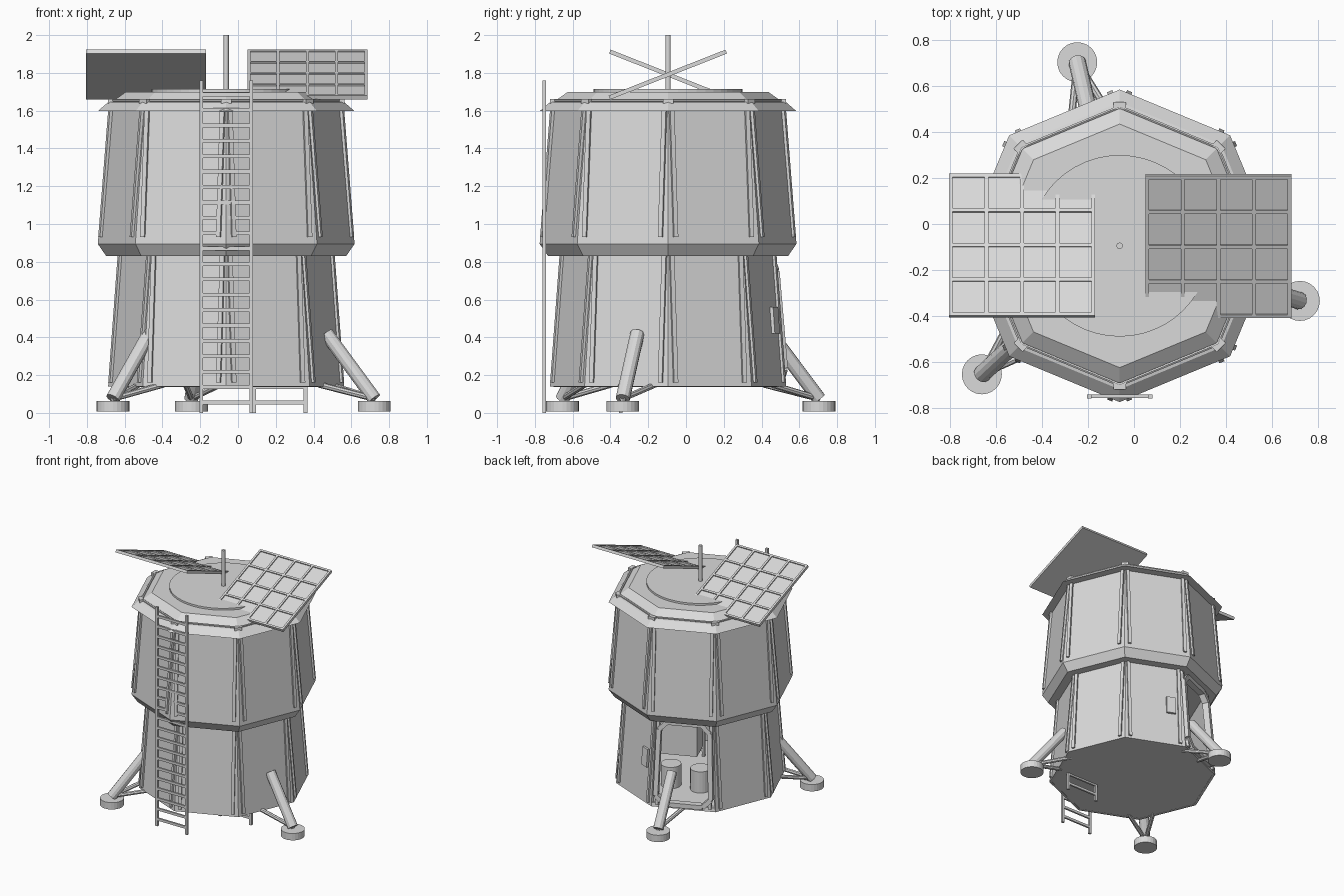
import bpy, bmesh, math
from mathutils import Vector, Matrix

if "Cube" in bpy.data.objects:
    bpy.data.objects.remove(bpy.data.objects["Cube"])

CX, CY = -0.0625, -0.095
C = Vector((CX, CY, 0))
grey = bpy.data.materials.new("light_grey")
grey.diffuse_color = (0.7, 0.7, 0.7, 1)
grey.use_nodes = True
grey.node_tree.nodes["Principled BSDF"].inputs["Base Color"].default_value = grey.diffuse_color


def finish(bm, name):
    bmesh.ops.recalc_face_normals(bm, faces=bm.faces[:])
    me = bpy.data.meshes.new(name)
    bm.to_mesh(me)
    bm.free()
    ob = bpy.data.objects.new(name, me)
    bpy.context.collection.objects.link(ob)
    me.materials.append(grey)
    return ob


def polar(r, deg, z):
    a = math.radians(deg)
    return Vector((CX + r * math.cos(a), CY + r * math.sin(a), z))


def radial(deg):
    a = math.radians(deg)
    return Vector((math.cos(a), math.sin(a), 0))


def box(bm, center, size, rot=None):
    m = Matrix.Translation(center) @ (rot or Matrix()) @ Matrix.Diagonal((*size, 1))
    bmesh.ops.create_cube(bm, size=1, matrix=m)


def beam(bm, p, q, w, d, out):
    """Box from p to q, w wide and d deep along the out direction."""
    z = (q - p).normalized()
    x = out.cross(z).normalized()
    y = z.cross(x)
    rot = Matrix((x, y, z)).transposed().to_4x4()
    box(bm, (p + q) / 2, (w, d, (q - p).length), rot)


def rod(bm, p, q, r, n=12):
    rot = (q - p).to_track_quat('Z', 'Y').to_matrix().to_4x4()
    bmesh.ops.create_cone(bm, cap_ends=True, segments=n, radius1=r, radius2=r,
                          depth=(q - p).length,
                          matrix=Matrix.Translation((p + q) / 2) @ rot)


def octagon_stack(name, profile):
    """Closed eight-sided solid from (radius, z) pairs."""
    bm = bmesh.new()
    rings = [[bm.verts.new(polar(r, 45 * k, z)) for k in range(8)] for r, z in profile]
    for a, b in zip(rings, rings[1:]):
        for k in range(8):
            j = (k + 1) % 8
            bm.faces.new((a[k], a[j], b[j], b[k]))
    bm.faces.new(rings[0])
    bm.faces.new(rings[-1])
    return finish(bm, name)


# main volumes
octagon_stack("upper_module", [(0.635, 0.83), (0.68, 0.895), (0.612, 1.605)])
octagon_stack("roof", [(0.60, 1.597), (0.68, 1.597), (0.625, 1.645),
                       (0.60, 1.65), (0.53, 1.70)])
octagon_stack("base_floor", [(0.625, 0.14), (0.62, 0.17)])

# lower module walls, with the 90 to 135 degree side left open
bm = bmesh.new()
for k in range(8):
    if k != 2:
        vs = [polar(0.625, 45 * k, 0.14), polar(0.625, 45 * k + 45, 0.14),
              polar(0.565, 45 * k + 45, 0.83), polar(0.565, 45 * k, 0.83)]
        bm.faces.new([bm.verts.new(v) for v in vs])
bmesh.ops.remove_doubles(bm, verts=bm.verts[:], dist=0.0005)
walls = finish(bm, "lower_module_walls")
sol = walls.modifiers.new("thickness", 'SOLIDIFY')
sol.thickness = 0.02
sol.offset = -1

# paired corner strips that close up towards the top
for name, r0, z0, r1, z1 in (("upper_corner_strips", 0.678, 0.93, 0.617, 1.60),
                             ("lower_corner_strips", 0.625, 0.16, 0.567, 0.83)):
    bm = bmesh.new()
    for k in range(8):
        for s in (-1, 1):
            out = radial(45 * k + s * 22.5)
            along = (polar(1, 45 * (k + s), 0) - polar(1, 45 * k, 0)).normalized()
            beam(bm, polar(r0, 45 * k, z0) + along * 0.042,
                 polar(r1, 45 * k, z1) + along * 0.02, 0.024, 0.024, out)
    finish(bm, name)

# rail and corner brackets on the roof
bm = bmesh.new()
for k in range(8):
    rod(bm, polar(0.605, 45 * k, 1.655), polar(0.605, 45 * k + 45, 1.655), 0.008, 6)
    rot = Matrix.Rotation(math.radians(45 * k), 4, 'Z')
    box(bm, polar(0.61, 45 * k, 1.65), (0.03, 0.055, 0.025), rot)
finish(bm, "roof_rail")

# round roof lid and mast
bm = bmesh.new()
rod(bm, C + Vector((0, 0, 1.69)), C + Vector((0, 0, 1.715)), 0.395, 48)
finish(bm, "roof_disc")
bm = bmesh.new()
rod(bm, C + Vector((0, 0, 1.70)), C + Vector((0, 0, 2.0)), 0.014, 16)
finish(bm, "mast")

# tilted solar panels with a four by four grid
W, L = 0.635, 0.665
for name, x, tilt in (("left_solar_panel", -0.4875, -21.5), ("right_solar_panel", 0.3675, 21.5)):
    rot = Matrix.Rotation(math.radians(tilt), 4, 'X')
    pos = Vector((x, -0.095, 1.787))
    bm = bmesh.new()
    box(bm, pos, (W, L, 0.014), rot)
    for i in range(5):
        t = i / 4 - 0.5
        w = 0.016
        box(bm, pos + rot @ Vector((t * (W - w), 0, 0.006)), (w, L, 0.018), rot)
        box(bm, pos + rot @ Vector((0, t * (L - w), 0.006)), (W, w, 0.018), rot)
    finish(bm, name)


# ladders
def ladder(name, x0, x1, y, top, first):
    bm = bmesh.new()
    for x in (x0, x1):
        box(bm, Vector((x, y, top / 2)), (0.02, 0.018, top))
    z = first
    while z < top - 0.03:
        box(bm, Vector(((x0 + x1) / 2, y, z)), (x1 - x0, 0.014, 0.02))
        z += 0.0815
    finish(bm, name)


ladder("front_ladder", -0.195, 0.07, -0.75, 1.76, 0.055)
ladder("inner_ladder", 0.085, 0.357, -0.345, 0.82, 0.055)

# three landing legs
for i, a in enumerate((103, 223, 343)):
    bm = bmesh.new()
    foot = polar(0.82, a, 0.075)
    rod(bm, polar(0.82, a, 0.008), polar(0.82, a, 0.063), 0.087, 24)
    rod(bm, foot, polar(0.555, a, 0.42), 0.038, 12)
    for s in (-10, 10):
        rod(bm, foot, polar(0.55, a + s, 0.15), 0.016, 8)
    finish(bm, "landing_leg_%d" % (i + 1))

# doorway frame with cut corners on the open side
out = radial(112.5)
side = Vector((-out.y, out.x, 0))
ap = math.cos(math.radians(22.5))


def on_door(u, z):
    r = 0.625 + (0.565 - 0.625) * (z - 0.14) / 0.69
    return C + out * (r * ap) + side * u + Vector((0, 0, z))


u0, u1, c = 0.205, 0.19, 0.06
loop = [(-u0 + c, 0.175), (u0 - c, 0.175), (u0, 0.175 + c), (u1, 0.81 - c),
        (u1 - c, 0.81), (-u1 + c, 0.81), (-u1, 0.81 - c), (-u0, 0.175 + c)]
bm = bmesh.new()
for a, b in zip(loop, loop[1:] + loop[:1]):
    beam(bm, on_door(*a), on_door(*b), 0.035, 0.05, out)
finish(bm, "door_frame")

# keypad beside the doorway
bm = bmesh.new()
out2 = radial(67.5)
side2 = Vector((-out2.y, out2.x, 0))
m = C + out2 * 0.555 + side2 * 0.13
beam(bm, m + Vector((0, 0, 0.42)), m + out2 * -0.01 + Vector((0, 0, 0.56)), 0.07, 0.035, out2)
finish(bm, "keypad")

# cargo seen inside
bm = bmesh.new()
for x, y in ((-0.22, 0.13), (0.0, 0.19)):
    rod(bm, Vector((x, y, 0.165)), Vector((x, y, 0.34)), 0.075, 24)
finish(bm, "barrels")
bm = bmesh.new()
box(bm, Vector((0.0, 0.06, 0.52)), (0.28, 0.2, 0.24), Matrix.Rotation(math.radians(22.5), 4, 'Z'))
finish(bm, "cargo_box")
